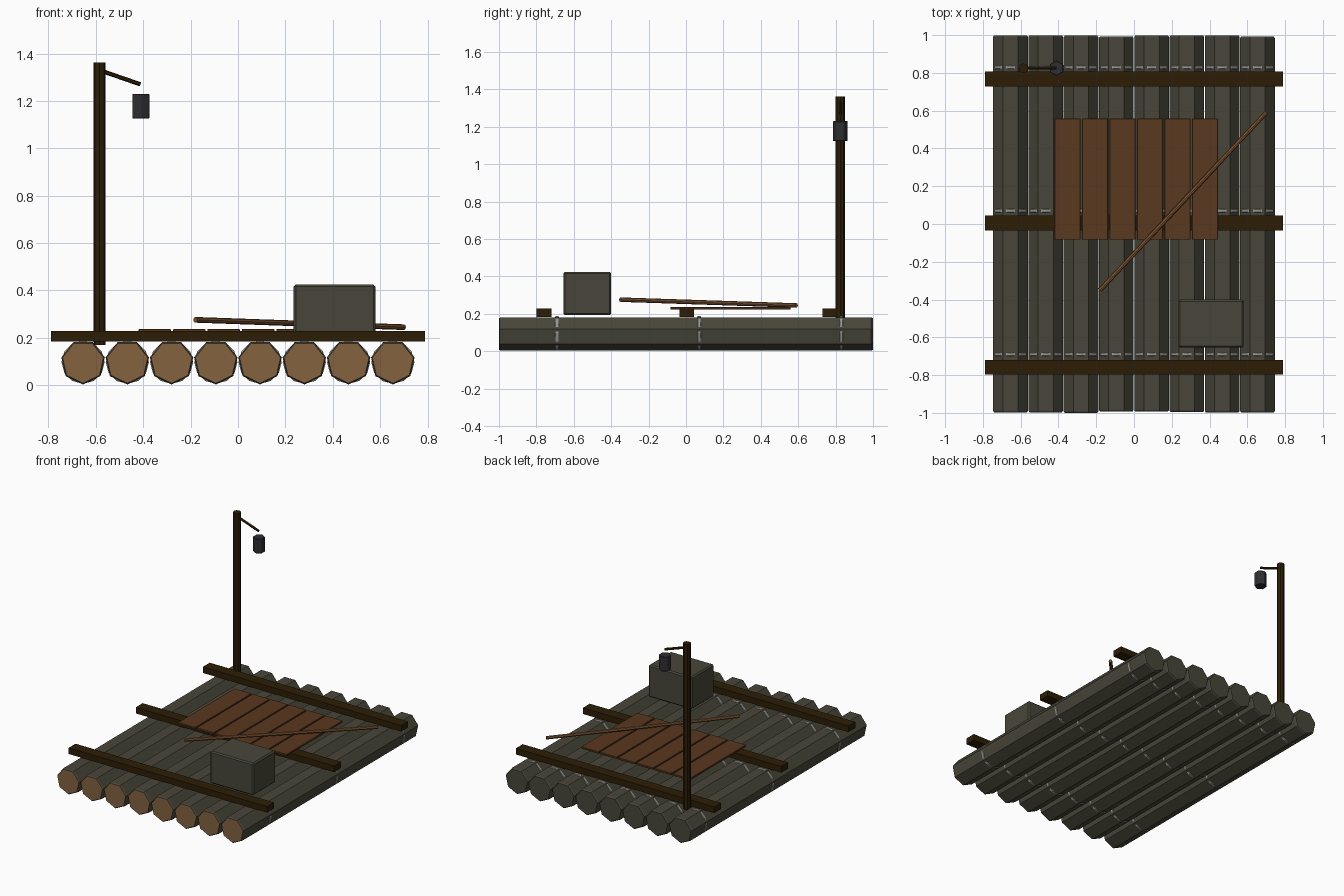
import bpy, bmesh, math, random
from mathutils import Vector

if "Cube" in bpy.data.objects:
    bpy.data.objects.remove(bpy.data.objects["Cube"])

random.seed(4)


def material(name, rgb):
    m = bpy.data.materials.new(name)
    m.diffuse_color = tuple((c / 255) ** 2.2 for c in rgb) + (1,)
    m.use_nodes = True
    m.node_tree.nodes["Principled BSDF"].inputs["Base Color"].default_value = m.diffuse_color
    return m


BARK = material("bark", (74, 72, 60))
CUT = material("cut_wood", (130, 98, 66))
BEAM = material("dark_wood", (48, 35, 15))
PLANK = material("plank_wood", (90, 59, 36))
POLE = material("pole_wood", (122, 84, 52))
ROPE = material("rope", (150, 150, 146))
IRON = material("iron", (50, 50, 53))


def finish(name, bm, mats, bevel=0):
    mesh = bpy.data.meshes.new(name)
    bm.to_mesh(mesh)
    bm.free()
    ob = bpy.data.objects.new(name, mesh)
    bpy.context.collection.objects.link(ob)
    for m in mats:
        mesh.materials.append(m)
    if bevel:
        mod = ob.modifiers.new("bevel", 'BEVEL')
        mod.width, mod.segments = bevel, 1
    return ob


def box(name, lo, hi, mat, bevel=0):
    bm = bmesh.new()
    bmesh.ops.create_cube(bm, size=1)
    for v in bm.verts:
        v.co = [(a + b) / 2 + c * (b - a) for a, b, c in zip(lo, hi, v.co)]
    return finish(name, bm, [mat], bevel)


def rod(name, a, b, r, sides, mat, bevel=0, r2=None):
    a, b = Vector(a), Vector(b)
    bm = bmesh.new()
    bmesh.ops.create_cone(bm, cap_ends=True, segments=sides, radius1=r,
                          radius2=r if r2 is None else r2, depth=(b - a).length)
    ob = finish(name, bm, [mat], bevel)
    ob.location = (a + b) / 2
    ob.rotation_euler = (b - a).to_track_quat('Z', 'Y').to_euler()
    return ob


def log(name, x, z, r, y0, y1):
    """Seven-sided log, point down, with a pale cut face at the front."""
    bm = bmesh.new()
    loops = []
    for y, s in ((y0, 0.94), (y0 + 0.008, 1), (y1 - 0.008, 1), (y1, 0.94)):
        loops.append([bm.verts.new((x + s * r * math.sin(2 * math.pi * i / 7), y,
                                    z - s * r * math.cos(2 * math.pi * i / 7)))
                      for i in range(7)])
    for p, q in zip(loops, loops[1:]):
        for i in range(7):
            j = (i + 1) % 7
            bm.faces.new((p[i], p[j], q[j], q[i]))
    front = bm.faces.new(loops[0])
    bm.faces.new(loops[-1])
    bmesh.ops.inset_region(bm, faces=[front], thickness=0.011)
    front.material_index = 1
    bmesh.ops.recalc_face_normals(bm, faces=bm.faces)
    return finish(name, bm, [BARK, CUT])


def rope_ring(name, x, y, z, big, small):
    """Coarse torus around the y axis."""
    n, k = 12, 6
    bm = bmesh.new()
    rings = []
    for i in range(n):
        a = 2 * math.pi * i / n
        ring = []
        for j in range(k):
            b = 2 * math.pi * (j + 0.5) / k
            d = big + small * math.cos(b)
            ring.append(bm.verts.new((x + d * math.cos(a), y + small * math.sin(b),
                                      z + d * math.sin(a))))
        rings.append(ring)
    for i in range(n):
        p, q = rings[i], rings[(i + 1) % n]
        for j in range(k):
            m = (j + 1) % k
            bm.faces.new((p[j], p[m], q[m], q[j]))
    bmesh.ops.recalc_face_normals(bm, faces=bm.faces)
    return finish(name, bm, [ROPE])


# Log deck with rope lashings
for i in range(8):
    x = -0.654 + i * 0.1868
    log(f"log_{i + 1}", x, 0.097, 0.094,
        -1 + random.uniform(0, 0.008), 1 - random.uniform(0, 0.008))
    for j, y in enumerate((-0.69, 0.07, 0.83)):
        rope_ring(f"rope_{i + 1}_{j + 1}", x, y, 0.097, 0.079, 0.014)

# Cross beams
for i, y in enumerate((-0.759, 0.005, 0.768)):
    box(f"cross_beam_{i + 1}", (-0.79, y - 0.039, 0.184), (0.79, y + 0.039, 0.228), BEAM)

# Raised plank platform
for i in range(6):
    x = -0.42 + i * 0.1455
    box(f"plank_{i + 1}", (x, -0.083, 0.223), (x + 0.137, 0.558, 0.237), PLANK, 0.002)

# Supply crate and loose pole
box("crate", (0.235, -0.655, 0.193), (0.58, -0.4, 0.425), BARK, 0.009)
rod("loose_pole", (-0.18, -0.35, 0.276), (0.70, 0.59, 0.245), 0.012, 8, POLE)

# Mast with slanted arm and hanging lantern
rod("mast", (-0.585, 0.825, 0.17), (-0.585, 0.825, 1.362), 0.026, 8, BEAM)
rod("mast_arm", (-0.585, 0.825, 1.33), (-0.412, 0.825, 1.27), 0.009, 6, BEAM)
rod("lantern", (-0.41, 0.825, 1.125), (-0.41, 0.825, 1.23), 0.041, 6, IRON, 0.003)
